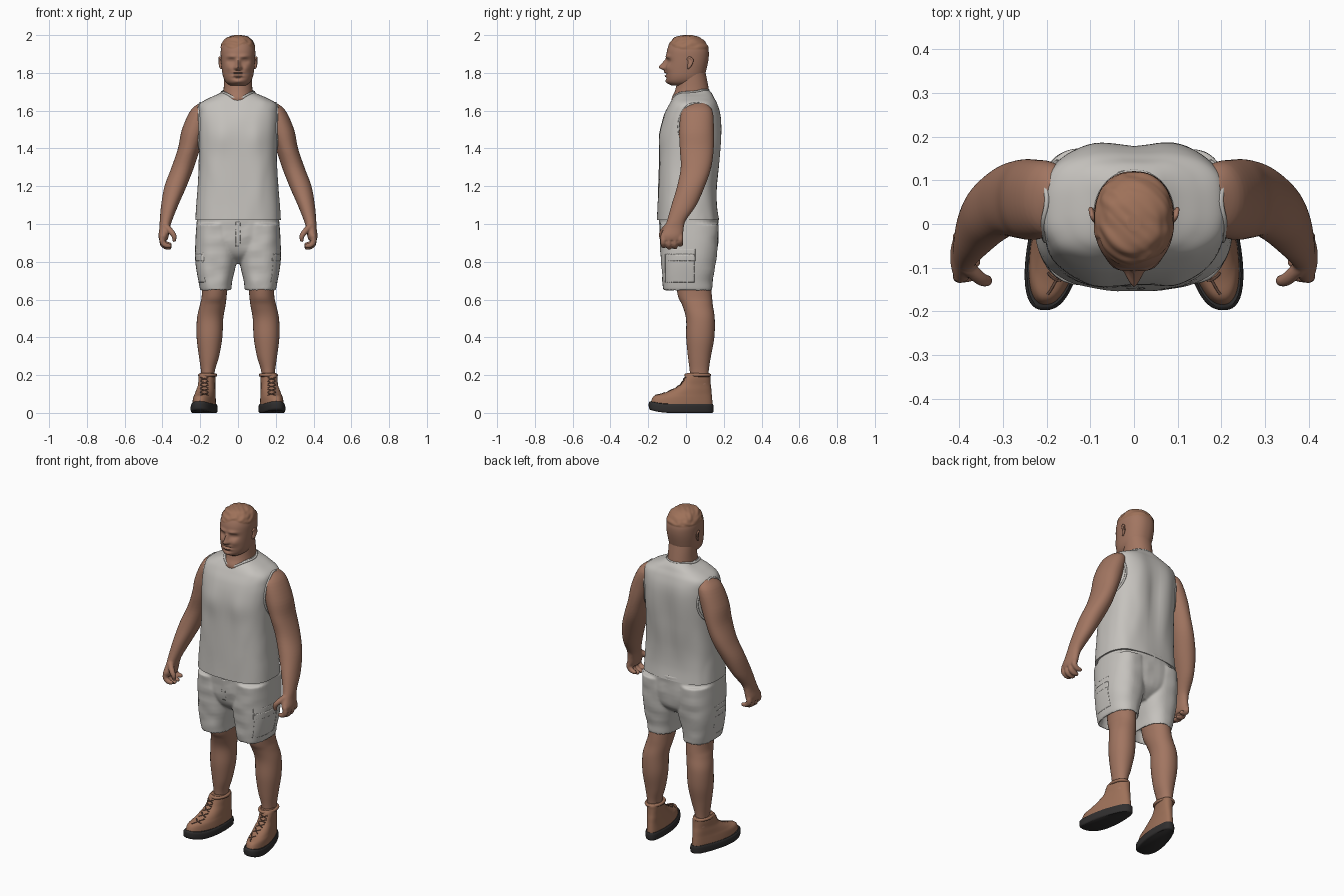
import bpy, bmesh
from math import sin, cos, pi, exp, copysign
from mathutils import Vector, noise
from mathutils.bvhtree import BVHTree

cube = bpy.data.objects.get("Cube")
if cube:
    bpy.data.objects.remove(cube)


def material(name, r, g, b):
    mat = bpy.data.materials.new(name)
    mat.use_nodes = True
    mat.diffuse_color = (r, g, b, 1)
    shader = next(n for n in mat.node_tree.nodes if n.type == 'BSDF_PRINCIPLED')
    shader.inputs["Base Color"].default_value = (r, g, b, 1)
    shader.inputs["Roughness"].default_value = 0.8
    return mat


skin = material("skin", .36, .18, .12)
hair = material("hair", .34, .165, .1)
cloth = material("pale grey cloth", .56, .54, .51)
leather = material("tan leather", .34, .165, .1)
rubber = material("black rubber", .03, .028, .028)
lace = material("dark lace", .13, .07, .05)


def spline(rows, steps):
    """Smooth curve through every row of numbers."""
    out = []
    for i in range(len(rows) - 1):
        quad = zip(rows[max(i - 1, 0)], rows[i], rows[i + 1], rows[min(i + 2, len(rows) - 1)])
        quad = list(quad)
        for k in range(steps):
            t = k / steps
            out.append([b + t / 2 * (c - a + t * (2*a - 5*b + 4*c - d + t * (3*b - a - 3*c + d)))
                        for a, b, c, d in quad])
    return out + [rows[-1]]


def loft(bm, rows, n=48, steps=5, power=2.3, deform=None):
    """Skin over rounded sections given as height, x range and y range."""
    rings = []
    for z, x0, x1, y0, y1 in spline(rows, steps):
        ring = []
        for k in range(n):
            c, s = cos(2 * pi * k / n), sin(2 * pi * k / n)
            v = Vector(((x0 + x1 + (x1 - x0) * copysign(abs(c) ** (2 / power), c)) / 2,
                        (y0 + y1 + (y1 - y0) * copysign(abs(s) ** (2 / power), s)) / 2, z))
            ring.append(bm.verts.new(deform(v) if deform else v))
        rings.append(ring)
    for lo, hi in zip(rings, rings[1:]):
        for k in range(n):
            bm.faces.new((lo[k - 1], lo[k], hi[k], hi[k - 1]))
    bm.faces.new(rings[0][::-1])
    bm.faces.new(rings[-1])


def even(rows):
    return [(z, -h, h, y0, y1) for z, h, y0, y1 in rows]


def finish(name, bm, mats, mirror=False, voxel=0, smooth=0, solid=0):
    mesh = bpy.data.meshes.new(name)
    bm.to_mesh(mesh)
    bm.free()
    obj = bpy.data.objects.new(name, mesh)
    bpy.context.collection.objects.link(obj)
    for mat in mats:
        mesh.materials.append(mat)
    bpy.ops.object.select_all(action='DESELECT')
    bpy.context.view_layer.objects.active = obj
    obj.select_set(True)
    bpy.ops.object.shade_smooth_by_angle(angle=pi / 4)
    if solid:
        mod = obj.modifiers.new("thickness", 'SOLIDIFY')
        mod.thickness, mod.offset = solid, -1
    if voxel:
        mod = obj.modifiers.new("fuse", 'REMESH')
        mod.mode, mod.voxel_size, mod.use_smooth_shade = 'VOXEL', voxel, True
        mod = obj.modifiers.new("soften", 'SMOOTH')
        mod.factor, mod.iterations = .5, smooth
    if mirror:
        obj.modifiers.new("mirror", 'MIRROR').use_mirror_merge = False
    return obj


def beads(bm, points):
    """Overlapping balls along a path of x, y, z, radius."""
    for x, y, z, r in spline(points, 6):
        ball = bmesh.ops.create_icosphere(bm, subdivisions=2, radius=r)
        bmesh.ops.translate(bm, verts=ball["verts"], vec=(x, y, z))


def cord(name, points, radius, mat, cyclic=False):
    for side, label in ((1, "left_"), (-1, "right_")):
        data = bpy.data.curves.new(label + name, 'CURVE')
        data.dimensions, data.bevel_depth, data.bevel_resolution = '3D', radius, 2
        data.use_fill_caps = True
        line = data.splines.new('POLY')
        line.points.add(len(points) - 1)
        line.use_cyclic_u = cyclic
        for p, co in zip(line.points, points):
            p.co = (side * co[0], co[1], co[2], 1)
        data.materials.append(mat)
        bpy.context.collection.objects.link(bpy.data.objects.new(label + name, data))


def patch(name, tree, u0, u1, z0, z1, lift, mat, side=True):
    """Plate that hugs a surface, cast from the side or from the front."""
    bm, n = bmesh.new(), 14
    grid = []
    for i in range(n + 1):
        u, row = u0 + (u1 - u0) * i / n, []
        for j in range(n + 1):
            z = z0 + (z1 - z0) * j / n
            start, ray = (Vector((1, u, z)), (-1, 0, 0)) if side else (Vector((u, -1, z)), (0, 1, 0))
            spot, normal, *_ = tree.ray_cast(start, ray)
            row.append(bm.verts.new(spot + normal * lift))
        grid.append(row)
    for a, b in zip(grid, grid[1:]):
        for j in range(n):
            bm.faces.new((a[j], b[j], b[j + 1], a[j + 1]))
    finish(name, bm, [mat], mirror=side, solid=lift * 1.6)


def bump(v, x, z, sx, sz):
    return exp(-((abs(v.x) - x) / sx) ** 2 - ((v.z - z) / sz) ** 2)


# Shirt, with chest, spine groove and soft folds
def shape_shirt(v):
    fold = noise.noise(Vector((v.x * 14, v.y * 14, v.z * 5))) * .004
    v.x += copysign(fold, v.x)
    if v.y < 0:
        v.y += fold - .010 * bump(v, .095, 1.46, .07, .07)
    else:
        v.y += fold + .006 * bump(v, .1, 1.52, .06, .12) - .014 * bump(v, 0, 1.38, .035, .2)
    return v


bm = bmesh.new()
loft(bm, even([(1.02, .226, -.153, .174), (1.1, .221, -.15, .165), (1.2, .213, -.147, .165),
               (1.35, .206, -.142, .178), (1.5, .209, -.132, .185), (1.58, .21, -.115, .182),
               (1.635, .203, -.088, .167), (1.668, .15, -.068, .15), (1.69, .1, -.05, .138),
               (1.708, .07, -.03, .122)]), n=80, steps=7, power=2.8, deform=shape_shirt)
shirt_tree = BVHTree.FromBMesh(bm)
finish("shirt", bm, [cloth])

# Armhole and neck bands follow the shirt
turns = [2 * pi * k / 48 for k in range(48)]
hits = [shirt_tree.ray_cast(Vector((1, .052 + .09 * cos(a), 1.515 + .125 * sin(a))), (-1, 0, 0))[0]
        for a in turns]
cord("armhole_band", [h for h in hits if h], .006, cloth, True)
hits = [shirt_tree.ray_cast(Vector((.086 * cos(a), .025 + .094 * sin(a), 3)), (0, 0, -1))[0]
        for a in turns]
cord("neck_band", [h for h in hits if h], .006, cloth, True)


# Shorts, hollow at the hems
def shape_shorts(v):
    v.y += noise.noise(Vector((v.x * 12, v.y * 8, v.z * 18))) * .005
    return v


bm = bmesh.new()
loft(bm, even([(.79, .06, -.05, .09), (.84, .17, -.11, .15), (.91, .215, -.135, .17),
               (1.045, .218, -.143, .17)]), power=2.5, deform=shape_shorts)
leg = [(.72, .05, .185, -.1, .118), (.67, .05, .184, -.106, .122), (.648, .037, .198, -.12, .136),
       (.70, .03, .21, -.125, .14), (.8, .008, .226, -.132, .157), (.9, .003, .226, -.137, .17),
       (1.0, .02, .22, -.14, .172)]
loft(bm, leg, power=2.5, deform=shape_shorts)
loft(bm, [(z, -b, -a, c, d) for z, a, b, c, d in leg], power=2.5, deform=shape_shorts)
shorts_tree = BVHTree.FromBMesh(bm)
finish("shorts", bm, [cloth], voxel=.006, smooth=5)
patch("cargo_pocket", shorts_tree, -.11, .045, .69, .84, .012, cloth)
patch("pocket_flap", shorts_tree, -.115, .05, .805, .868, .018, cloth)
patch("fly", shorts_tree, -.012, .012, .88, 1.01, .004, cloth, side=False)

# Bare legs
bm = bmesh.new()
loft(bm, [(.15, .125, .195, .02, .12), (.22, .123, .196, .02, .12), (.3, .1, .207, .01, .132),
          (.4, .083, .219, .001, .15), (.5, .078, .217, 0, .152), (.57, .066, .202, -.02, .142),
          (.62, .06, .192, -.043, .137), (.73, .05, .19, -.06, .125)], power=2.1)
finish("legs", bm, [skin], mirror=True)

# Arms fused with palms, fingers and thumbs
bm = bmesh.new()
loft(bm, [(1.64, .16, .205, .03, .1), (1.6, .14, .252, -.022, .14), (1.5, .165, .297, -.036, .148),
          (1.4, .2, .318, -.033, .147), (1.3, .233, .352, -.028, .134), (1.2, .272, .389, -.047, .1),
          (1.1, .316, .407, -.077, .055), (1.02, .348, .414, -.1, 0), (.98, .36, .416, -.116, -.012),
          (.94, .366, .421, -.134, -.016), (.915, .373, .418, -.128, -.024)][::-1], power=2.1)
for k in range(4):
    y, drop = -.12 + .03 * k, (.0, .008, .006, -.008)[k]
    beads(bm, [(.398, y, .935, .016), (.4, y, .905 - drop, .0155), (.382, y, .887 - drop, .0145),
               (.362, y + .003, .884 - drop, .012)])
beads(bm, [(.38, -.1, .985, .018), (.352, -.125, .957, .016), (.338, -.13, .935, .014),
           (.338, -.126, .915, .011)])
finish("arms", bm, [skin], mirror=True, voxel=.005, smooth=4)

# Neck
bm = bmesh.new()
loft(bm, even([(1.6, .075, -.055, .115), (1.66, .079, -.076, .121), (1.70, .077, -.06, .122),
               (1.74, .075, -.05, .116), (1.82, .075, -.04, .1)]), power=2.1)
finish("neck", bm, [skin])


# Head: sockets, nose, lips and chin pushed out of one loft
def hairline(v):
    return 1.94 + .012 * sin(v.x * 50) if v.y < -.03 else 1.925


def shape_head(v):
    if v.y < -.02:
        v.y += (.016 * bump(v, .037, 1.862, .02, .013) - .009 * bump(v, .037, 1.862, .014, .008)
                + .004 * bump(v, .037, 1.861, .015, .003)
                - .008 * bump(v, .032, 1.887, .026, .010) - .034 * bump(v, 0, 1.829, .013, .015)
                - .012 * bump(v, .014, 1.826, .008, .009) - .018 * bump(v, 0, 1.852, .010, .018)
                - .007 * bump(v, .045, 1.825, .02, .018) - .008 * bump(v, 0, 1.803, .025, .006)
                + .010 * bump(v, 0, 1.793, .028, .004) - .007 * bump(v, 0, 1.784, .022, .006)
                + .005 * bump(v, 0, 1.772, .025, .006) - .007 * bump(v, 0, 1.753, .022, .011))
    rise = max(0, min(1, (v.z - hairline(v)) / .01))
    lock = .003 + .005 * noise.noise(Vector((v.x * 30 + v.y * 30, v.y * 14, v.z * 50)))
    out = Vector((v.x, v.y - .01, v.z - 1.88)).normalized()
    return v + out * rise * lock


bm = bmesh.new()
loft(bm, even([(1.732, .04, -.075, .03), (1.75, .064, -.1, .07), (1.78, .079, -.107, .096),
               (1.83, .087, -.106, .111), (1.88, .091, -.104, .12), (1.92, .091, -.1, .119),
               (1.955, .082, -.086, .105), (1.98, .062, -.066, .08), (1.991, .043, -.046, .056),
               (1.996, .015, -.015, .022)]),
     n=112, steps=9, power=2.25, deform=shape_head)
for f in bm.faces:
    mid = f.calc_center_median()
    f.material_index = int(mid.z > hairline(mid))
finish("head", bm, [skin, hair])

# Ears: rim and lobe
bm = bmesh.new()
beads(bm, [(.088, .012, 1.825, .006), (.093, .018, 1.832, .007), (.098, .032, 1.853, .006),
           (.099, .033, 1.872, .006), (.096, .018, 1.882, .006), (.09, .008, 1.872, .006)])
beads(bm, [(.089, .014, 1.835, .008), (.089, .02, 1.85, .011), (.089, .02, 1.868, .010)])
finish("ears", bm, [skin], mirror=True, voxel=.003, smooth=3)


# Boots: toes splay out and lift a little, heels are narrower
def shape_boot(v):
    narrow = 1 - .18 * max(0, min(1, (v.y + .03) / .12))
    v.x = .16 + (v.x - .16) * narrow - .17 * (v.y - .07)
    v.z += 1.3 * min(0, v.y + .08) ** 2
    return v


bm = bmesh.new()
loft(bm, [(.02, .102, .216, -.185, .138), (.05, .102, .217, -.184, .14), (.08, .105, .215, -.168, .138),
          (.10, .108, .212, -.125, .136), (.125, .11, .21, -.07, .134), (.15, .112, .208, -.032, .131),
          (.18, .112, .21, -.012, .13), (.2, .114, .208, -.004, .13), (.212, .122, .2, .006, .122)],
     deform=shape_boot)
boot_tree = BVHTree.FromBMesh(bm)
finish("boots", bm, [leather], mirror=True)

bm = bmesh.new()
loft(bm, [(0, .1, .218, -.188, .139), (.008, .094, .224, -.196, .145), (.035, .094, .224, -.197, .146),
          (.046, .1, .219, -.19, .142)], power=2.5, deform=shape_boot)
finish("soles", bm, [rubber], mirror=True)

# Padded boot cuffs and criss-cross laces
cord("boot_cuff", [(.161 + .042 * cos(a), .062 + .062 * sin(a), .2) for a in turns], .009, leather, True)
for k in range(5):
    for tilt in (1, -1):
        row = []
        for j in range(7):
            t = j / 3 - 1
            x, z = .178 + .02 * t, .1 + .02 * k + .007 * t * tilt
            spot, normal, *_ = boot_tree.ray_cast(Vector((x, -1, z)), (0, 1, 0))
            if spot:
                row.append(spot + normal * .002)
        cord("lace", row, .003, lace)
